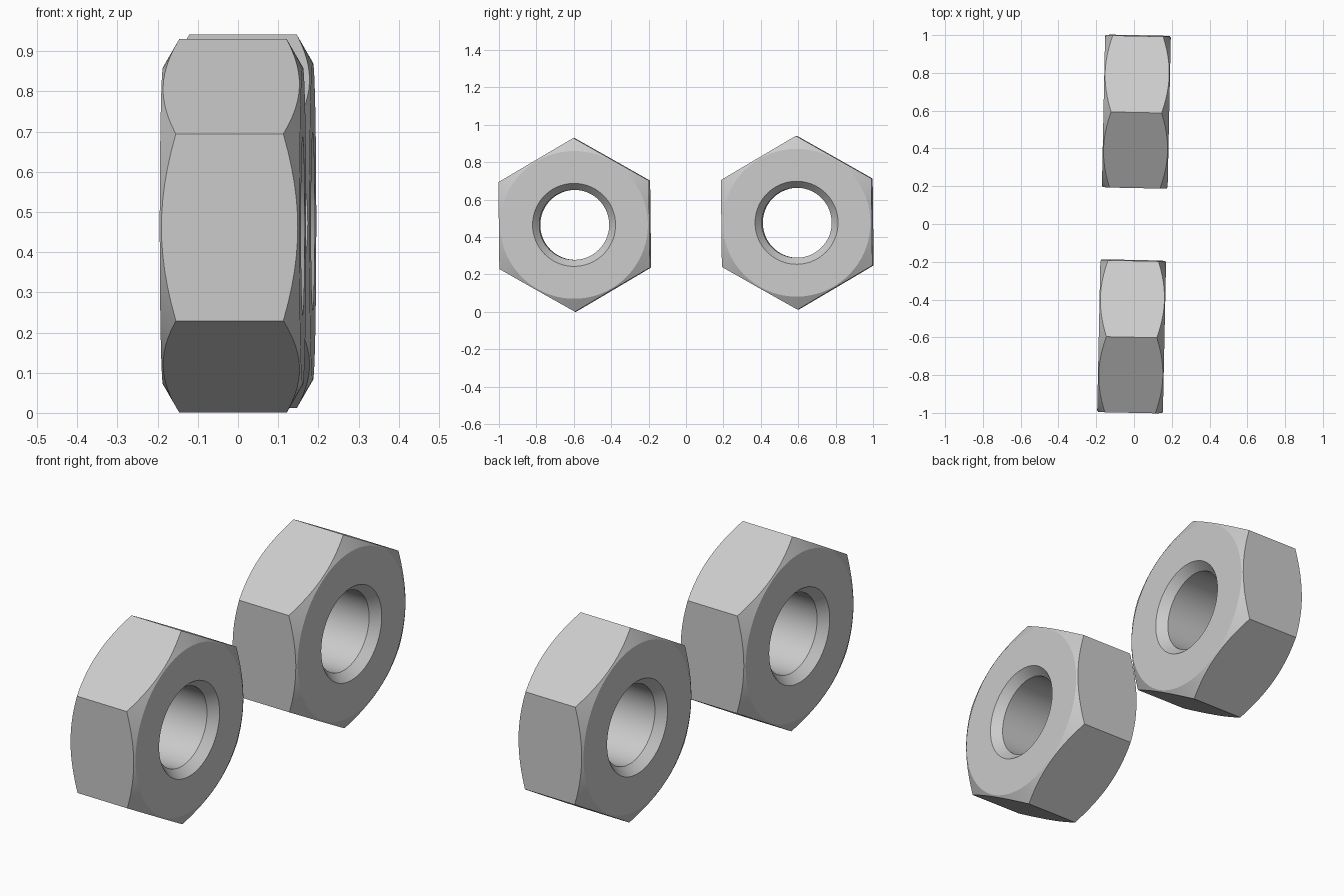
import bpy, bmesh, math
from mathutils import Matrix

if "Cube" in bpy.data.objects:
    bpy.data.objects.remove(bpy.data.objects["Cube"])

SEG = 72            # divisions around the nut (multiple of 12 so corners land on vertices)
APOTHEM = 0.4025    # half the distance across flats
HALF = 0.174        # half thickness
FACE_R = 0.395      # round flat on each end face
BORE_R = 0.187
BORE_OUT = 0.222    # mouth of the bore chamfer
BORE_DEPTH = 0.042

steel = bpy.data.materials.new("light grey")
steel.diffuse_color = (0.6, 0.6, 0.6, 1)
steel.use_nodes = True
steel.node_tree.nodes["Principled BSDF"].inputs["Base Color"].default_value = steel.diffuse_color

# slight tilt of the whole pair
TILT = (Matrix.Translation((0, 0, 0.471)) @ Matrix.Rotation(-0.021, 4, 'Z')
        @ Matrix.Rotation(0.0095, 4, 'X'))


def hex_radius(a):
    """Distance to the hexagon outline, with a corner pointing up."""
    k = (a + math.pi / 6) % (math.pi / 3) - math.pi / 6
    return APOTHEM / math.cos(k)


def make_nut(name, y):
    bm = bmesh.new()
    loops = []
    for i in range(SEG):
        a = 2 * math.pi * i / SEG
        r = hex_radius(a)
        edge = HALF - (r - FACE_R) * math.tan(math.radians(30))
        half = [(edge, r), (HALF, FACE_R), (HALF, BORE_OUT), (HALF - BORE_DEPTH, BORE_R)]
        profile = half + [(-x, q) for x, q in reversed(half)]
        loops.append([bm.verts.new((x, q * math.cos(a), q * math.sin(a))) for x, q in profile])
    for i in range(SEG):
        p, n = loops[i], loops[(i + 1) % SEG]
        for j in range(len(p)):
            k = (j + 1) % len(p)
            bm.faces.new((p[j], p[k], n[k], n[j]))
    bmesh.ops.recalc_face_normals(bm, faces=bm.faces)
    bm.transform(TILT @ Matrix.Translation((0, y, 0)))
    mesh = bpy.data.meshes.new(name)
    bm.to_mesh(mesh)
    bm.free()
    mesh.materials.append(steel)
    ob = bpy.data.objects.new(name, mesh)
    bpy.context.collection.objects.link(ob)
    # smooth bore and chamfers, crisp edges
    bpy.ops.object.select_all(action='DESELECT')
    ob.select_set(True)
    bpy.context.view_layer.objects.active = ob
    bpy.ops.object.shade_smooth_by_angle(angle=math.radians(20))


make_nut("front_hex_nut", -0.595)
make_nut("back_hex_nut", 0.595)
